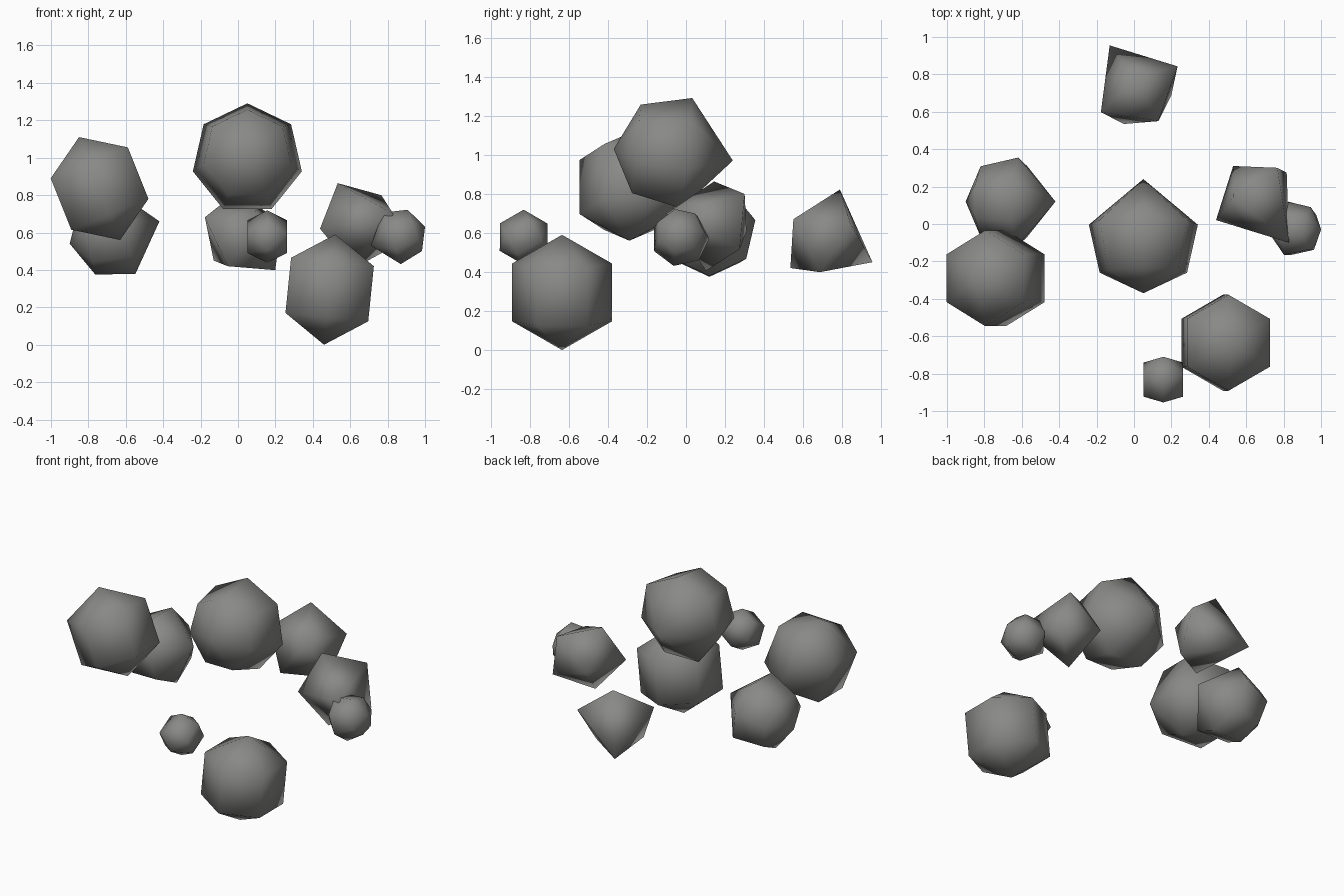
import bpy, bmesh, math
from mathutils import Vector

if "Cube" in bpy.data.objects:
    bpy.data.objects.remove(bpy.data.objects["Cube"])

stone = bpy.data.materials.new("stone grey")
stone.diffuse_color = (0.25, 0.25, 0.245, 1)
stone.use_nodes = True
stone.node_tree.nodes["Principled BSDF"].inputs["Base Color"].default_value = stone.diffuse_color


def rock(name, sides, near, far, toward):
    """Coarse ball: rings step 360/sides degrees from the near pole, then close at the far pole.
    'toward' is the direction of the first ring corner."""
    near, far = Vector(near), Vector(far)
    centre, radius = (near + far) / 2, (far - near).length / 2
    axis = (near - far).normalized()
    u = Vector(toward)
    u = (u - axis * u.dot(axis)).normalized()
    v = axis.cross(u)
    step = math.tau / sides

    bm = bmesh.new()
    first, last = bm.verts.new(near), bm.verts.new(far)
    rings = []
    for i in range(1, sides // 2):
        c, s = math.cos(i * step), math.sin(i * step)
        rings.append([bm.verts.new(centre + radius * (axis * c + (u * math.cos(k * step)
                      + v * math.sin(k * step)) * s)) for k in range(sides)])
    for k in range(sides):
        j = (k + 1) % sides
        bm.faces.new((first, rings[0][k], rings[0][j]))
        bm.faces.new((last, rings[-1][j], rings[-1][k]))
        for a, b in zip(rings, rings[1:]):
            bm.faces.new((a[k], b[k], b[j], a[j]))
    bmesh.ops.recalc_face_normals(bm, faces=bm.faces)
    for f in bm.faces:
        f.smooth = True
    mesh = bpy.data.meshes.new(name)
    bm.to_mesh(mesh)
    bm.free()
    mesh.materials.append(stone)
    bpy.context.collection.objects.link(bpy.data.objects.new(name, mesh))


# large seven-sided rocks
rock("centre_rock", 7, (0.05, -0.37, 1.03), (0.05, 0.24, 0.97), (0, 0, 1))
rock("left_back_rock", 7, (-0.90, 0.12, 0.54), (-0.42, 0.12, 0.66), (0, 0, -1))
# six-sided rocks
rock("left_front_rock", 6, (-0.85, -0.29, 1.11), (-0.63, -0.29, 0.56), (0, 1, 0))
rock("bottom_rock", 6, (0.52, -0.635, 0.59), (0.46, -0.635, 0.0), (0, 1, 0))
# five-sided pointed rocks
rock("back_rock", 5, (0.13, 0.55, 0.67), (-0.13, 0.955, 0.45), (-0.04, 0.10, 0.236))
rock("right_rock", 5, (0.53, 0.31, 0.61), (0.83, -0.10, 0.70), (-0.10, -0.03, 0.23))
# small rocks
rock("small_right_rock", 7, (1.0, -0.03, 0.63), (0.71, -0.03, 0.53), (0, 1, 0))
rock("small_front_rock", 6, (0.157, -0.71, 0.648), (0.157, -0.954, 0.508), (0, -0.5, 0.866))
